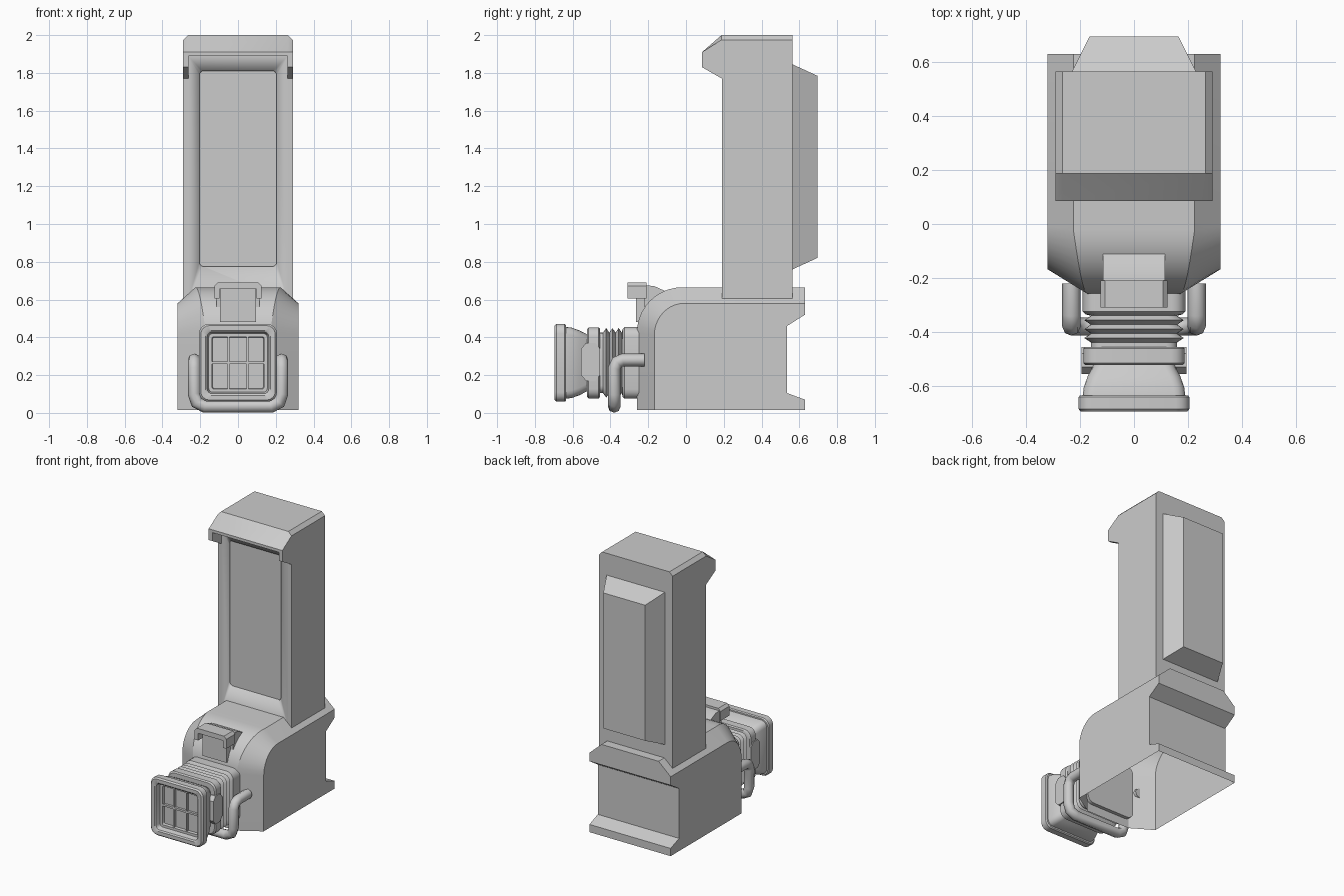
import bpy, bmesh, math
from mathutils import Vector

cube = bpy.data.objects.get("Cube")
if cube:
    bpy.data.objects.remove(cube)

GREY = (0.6, 0.6, 0.6, 1)
mat = bpy.data.materials.new("plain grey")
mat.use_nodes = True
mat.diffuse_color = GREY
mat.node_tree.nodes["Principled BSDF"].inputs["Base Color"].default_value = GREY


def finish(obj, angle=30):
    obj.data.materials.append(mat)
    bpy.ops.object.select_all(action='DESELECT')
    obj.select_set(True)
    bpy.context.view_layer.objects.active = obj
    bpy.ops.object.shade_smooth_by_angle(angle=math.radians(angle))
    return obj


def loft(name, rings, caps=True, skip=None, angle=30):
    """Join closed rings of points; skip leaves one strip open."""
    bm = bmesh.new()
    loops = [[bm.verts.new(p) for p in ring] for ring in rings]
    n = len(loops[0])
    for a, b in zip(loops, loops[1:]):
        for i in range(n):
            if i != skip:
                j = (i + 1) % n
                bm.faces.new((a[i], a[j], b[j], b[i]))
    if caps:
        bm.faces.new(loops[0])
        bm.faces.new(loops[-1])
    bmesh.ops.recalc_face_normals(bm, faces=bm.faces)
    mesh = bpy.data.meshes.new(name)
    bm.to_mesh(mesh)
    bm.free()
    obj = bpy.data.objects.new(name, mesh)
    bpy.context.collection.objects.link(obj)
    return finish(obj, angle)


def side_prism(name, profile, x0, x1):
    return loft(name, [[(x, y, z) for y, z in profile] for x in (x0, x1)])


def front_prism(name, profile, y0, y1):
    return loft(name, [[(x, y, z) for x, z in profile] for y in (y0, y1)])


def box(name, x0, x1, y0, y1, z0, z1):
    return side_prism(name, [(y0, z0), (y0, z1), (y1, z1), (y1, z0)], x0, x1)


def rounded(y, w, h, r, zc, n=4):
    """Rounded rectangle facing the front."""
    pts = []
    for k, (sx, sz) in enumerate(((1, 1), (-1, 1), (-1, -1), (1, -1))):
        for i in range(n + 1):
            a = math.pi / 2 * (k + i / n)
            pts.append((sx * (w - r) + r * math.cos(a), y,
                        zc + sz * (h - r) + r * math.sin(a)))
    return pts


# Base housing: chamfered shell with a rounded shoulder, open underneath
STEPS = 10
def shoulder(front, cy, cz, top):
    pts = [(front, 0.015)]
    for i in range(STEPS + 1):
        a = math.pi / 2 * i / STEPS
        pts.append((cy + (front - cy) * math.cos(a), cz + (top - cz) * math.sin(a)))
    return pts + [(0.63, top)]

back = [(0.63, 0.52), (0.535, 0.46), (0.535, 0.105), (0.63, 0.07), (0.63, 0.015)]
outer = shoulder(-0.26, -0.02, 0.425, 0.665) + back
inner = shoulder(-0.168, -0.01, 0.41, 0.58) + back
def half_width(i):
    if i > STEPS + 2:
        return 0.225
    return 0.17 + 0.055 * min(1, max(0, i - 1) / STEPS)

columns = []
for s in (-1, 1):
    edge = [(s * 0.32, y, z) for y, z in inner]
    mid = [(s * half_width(i), y, z) for i, (y, z) in enumerate(outer)]
    columns += [edge, mid] if s < 0 else [mid, edge]
loft("base_housing", columns, skip=len(outer) - 1)

# Tower with an overhanging brow, side edges chamfered at the top
tower_profile = [(0.19, 0.59), (0.19, 1.89), (0.085, 1.89), (0.085, 1.91),
                 (0.188, 2.0), (0.565, 2.0), (0.565, 0.59)]
tower = loft("tower", [[(x, y, z - (drop if z > 1.95 else 0)) for y, z in tower_profile]
                       for x, drop in ((-0.29, 0.025), (-0.265, 0), (0.265, 0), (0.29, 0.025))])

# Shallow rounded recess in the front of the tower
cutter = loft("panel_cutter", [rounded(0.15, 0.205, 0.518, 0.025, 1.293),
                               rounded(0.202, 0.205, 0.518, 0.025, 1.293)])
cutter.hide_render = True
mod = tower.modifiers.new("recess", 'BOOLEAN')
mod.operation = 'DIFFERENCE'
mod.solver = 'EXACT'
mod.object = cutter
bpy.context.view_layer.objects.active = tower
bpy.ops.object.modifier_apply(modifier=mod.name)
bpy.data.objects.remove(cutter)

# Brow cheeks
for name, s in (("left_brow_cheek", 1), ("right_brow_cheek", -1)):
    side_prism(name, [(0.19, 1.77), (0.085, 1.83), (0.085, 1.89), (0.19, 1.89)],
               s * 0.262, s * 0.29)

# Tapered block on the back of the tower
loft("back_block", [[(-w, y, z0), (w, y, z0), (w, y, z1), (-w, y, z1)]
                    for y, w, z0, z1 in ((0.56, 0.232, 0.758, 1.847),
                                         (0.695, 0.165, 0.82, 1.785))])

# Lens assembly: mount, bellows, plate, flared cone, hood and recess
ZC = 0.265
steps = [(-0.235, 0.19, 0.05), (-0.325, 0.19, 0.05), (-0.335, 0.18, 0.05)]
steps += [(-0.34 - 0.0165 * i, 0.16 + 0.024 * (i % 2), 0.04) for i in range(7)]
steps += [(-0.455, 0.16, 0.04), (-0.455, 0.18, 0.05), (-0.462, 0.188, 0.05),
          (-0.515, 0.188, 0.05), (-0.523, 0.18, 0.05), (-0.523, 0.15, 0.04),
          (-0.565, 0.172, 0.04), (-0.605, 0.186, 0.04), (-0.635, 0.19, 0.04),
          (-0.635, 0.2, 0.05), (-0.642, 0.206, 0.05), (-0.685, 0.206, 0.05),
          (-0.695, 0.197, 0.045), (-0.695, 0.172, 0.03), (-0.688, 0.163, 0.025),
          (-0.655, 0.155, 0.02), (-0.655, 0.138, 0.01), (-0.635, 0.135, 0.01)]
loft("lens_assembly", [rounded(y, h, h, r, ZC) for y, h, r in steps], angle=35)

# Grille bars
for name, x in (("left_grille_bar", 0.05), ("right_grille_bar", -0.05)):
    box(name, x - 0.005, x + 0.005, -0.652, -0.63, ZC - 0.14, ZC + 0.14)
box("cross_grille_bar", -0.14, 0.14, -0.652, -0.63, ZC - 0.007, ZC + 0.007)

# Octagonal side clamps on the lens
for name, s in (("left_clamp", 1), ("right_clamp", -1)):
    side_prism(name, [(-0.555, 0.2), (-0.555, 0.34), (-0.53, 0.37), (-0.48, 0.37),
                      (-0.455, 0.34), (-0.455, 0.2), (-0.48, 0.17), (-0.53, 0.17)],
               s * 0.1, s * 0.195)

# Bent tube guard under the lens
half = [(0.232, -0.22, 0.28), (0.232, -0.335, 0.28), (0.232, -0.365, 0.268),
        (0.232, -0.38, 0.235), (0.232, -0.38, 0.1), (0.218, -0.38, 0.055),
        (0.175, -0.38, 0.034)]
path = half + [(-x, y, z) for x, y, z in reversed(half)]
curve = bpy.data.curves.new("tube_path", 'CURVE')
curve.dimensions = '3D'
curve.bevel_depth = 0.034
curve.bevel_resolution = 2
curve.use_fill_caps = True
spline = curve.splines.new('POLY')
spline.points.add(len(path) - 1)
for point, co in zip(spline.points, path):
    point.co = (*co, 1)
tube = bpy.data.objects.new("tube_guard", curve)
bpy.context.collection.objects.link(tube)
bpy.ops.object.select_all(action='DESELECT')
tube.select_set(True)
bpy.context.view_layer.objects.active = tube
bpy.ops.object.convert(target='MESH')
finish(bpy.context.object, 50)

# Small viewfinder on the shoulder with a visor
box("viewfinder_panel", -0.095, 0.095, -0.265, -0.15, 0.48, 0.655)
side_prism("viewfinder_body", [(-0.22, 0.56), (-0.22, 0.675), (-0.17, 0.672),
                               (-0.11, 0.645), (-0.11, 0.56)], -0.115, 0.115)
arch = [(-0.125, 0.605), (-0.125, 0.672), (-0.107, 0.69), (0.107, 0.69), (0.125, 0.672),
        (0.125, 0.605), (0.097, 0.605), (0.097, 0.656), (-0.097, 0.656), (-0.097, 0.605)]
front_prism("viewfinder_visor", arch, -0.31, -0.21)
